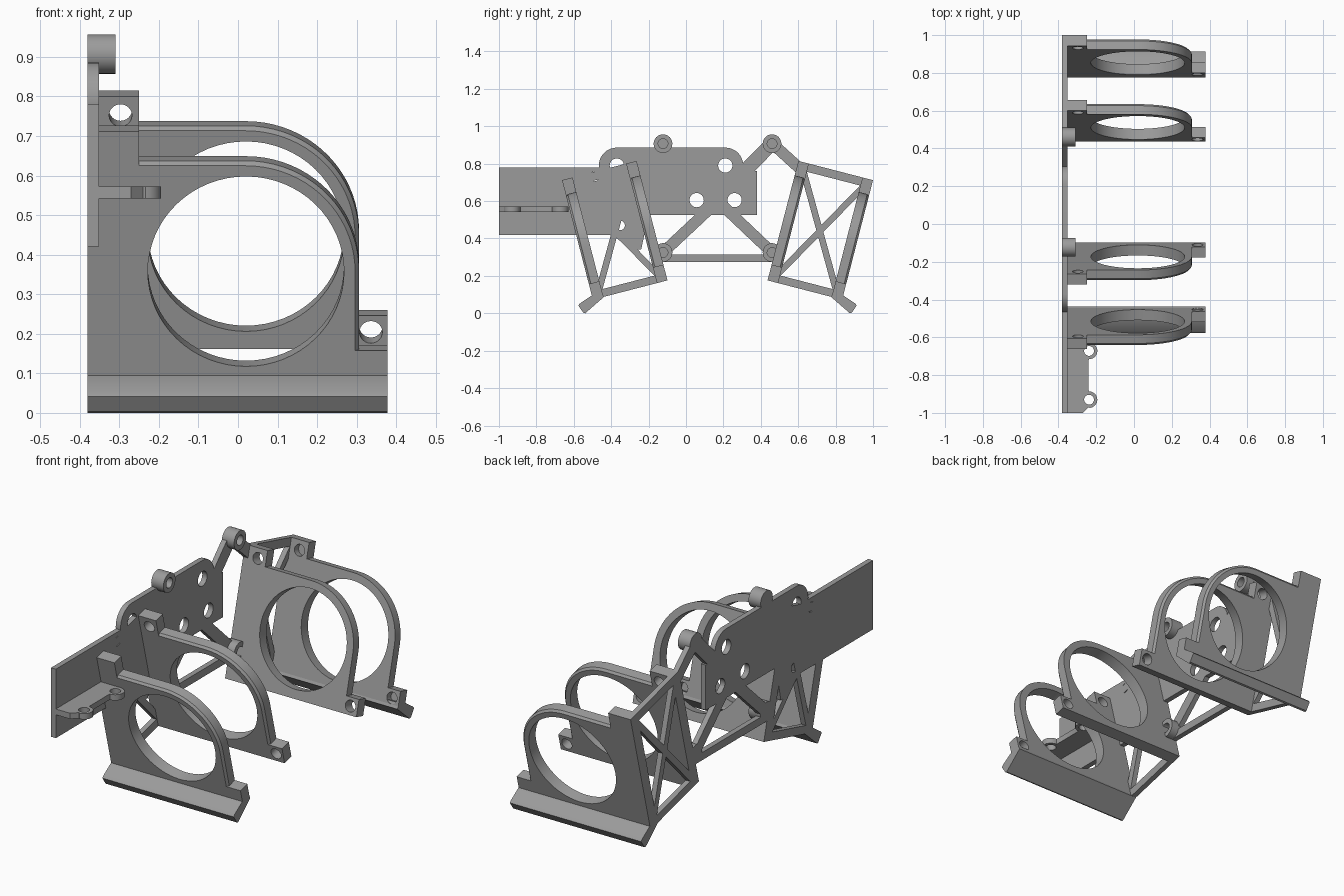
import bpy, bmesh, math

if "Cube" in bpy.data.objects:
    bpy.data.objects.remove(bpy.data.objects["Cube"])

grey = bpy.data.materials.new("grey_plastic")
grey.diffuse_color = (0.33, 0.33, 0.33, 1)
grey.use_nodes = True
grey.node_tree.nodes["Principled BSDF"].inputs["Base Color"].default_value = grey.diffuse_color

S, C = 0.25, 0.968          # sine and cosine of the ring tilt
MID = 0.1685                # y of the mirror plane between both ring pairs
X0, X1 = -0.38, -0.352      # thickness of the side wall


def circle(a, b, r, n=32):
    return arc(a, b, r, 0, 360 - 360 / n, n)


def arc(a, b, r, d0, d1, n):
    angles = [math.radians(d0 + (d1 - d0) * i / (n - 1)) for i in range(n)]
    return [(a + r * math.cos(t), b + r * math.sin(t)) for t in angles]


def rect(a0, b0, a1, b1):
    return [(a0, b0), (a1, b0), (a1, b1), (a0, b1)]


def bar(p, q, w):
    dx, dy = q[0] - p[0], q[1] - p[1]
    k = w / 2 / math.hypot(dx, dy)
    nx, ny = -dy * k, dx * k
    return [(p[0] + nx, p[1] + ny), (q[0] + nx, q[1] + ny),
            (q[0] - nx, q[1] - ny), (p[0] - nx, p[1] - ny)]


def prism(name, layers, place):
    """Skin stacked outlines with holes: layers = [(depth, [outer, hole, ...])]."""
    bm = bmesh.new()
    rows = [[[bm.verts.new((a, b, d)) for a, b in loop] for loop in loops]
            for d, loops in layers]
    for low, high in zip(rows, rows[1:]):
        for l, h in zip(low, high):
            for i in range(len(l)):
                j = (i + 1) % len(l)
                bm.faces.new((l[i], l[j], h[j], h[i]))
    for row in (rows[0], rows[-1]):
        edges = [bm.edges.get((l[i - 1], l[i])) for l in row for i in range(len(l))]
        bmesh.ops.triangle_fill(bm, use_beauty=True, edges=edges, normal=(0, 0, 1))
    for v in bm.verts:
        v.co = place(*v.co)
    bmesh.ops.recalc_face_normals(bm, faces=bm.faces)
    mesh = bpy.data.meshes.new(name)
    bm.to_mesh(mesh)
    bm.free()
    mesh.materials.append(grey)
    ob = bpy.data.objects.new(name, mesh)
    bpy.context.collection.objects.link(ob)
    return ob


def slab(name, loops, d0, d1, place):
    return prism(name, [(d0, loops), (d1, loops)], place)


def wall(a, b, d):          # profile in y, z with depth along x
    return (d, a, b)


def flat(a, b, d):          # profile in x, y with depth along z
    return (a, b, d)


def tilted(side):
    """Frames of a ring pair: v runs outward, u runs up the tilted plates."""
    def yz(u, v):
        y = 0.436 + S * u + C * v
        return MID + side * (y - MID), 0.176 + C * u - S * v

    def ring(x, u, v):
        return (x, *yz(u, v))

    def truss(v, u, x):
        return (x, *yz(u, v))

    def foot(y, z, x):
        return (x, MID + side * (y - MID), z)
    return ring, truss, foot


def ring_loops(e):
    outer = [(X0, 0), (0.378, 0), (0.378, 0.087), (0.306 - e, 0.087)]
    outer += arc(0.02, 0.294, 0.286 - e, 0, 90, 20)
    outer += [(-0.25, 0.58 - e), (-0.25, 0.66), (X0, 0.66)]
    return [outer, circle(0.02, 0.294, 0.248, 64),
            circle(-0.297, 0.61, 0.029, 24), circle(0.336, 0.044, 0.029, 24)]


# Two mirrored pairs of tilted holder rings
for label, side in (("front", -1), ("rear", 1)):
    ring, truss, foot = tilted(side)
    for part, v in (("inner_ring", 0), ("outer_ring", 0.354)):
        prism(f"{label}_{part}", [(v, ring_loops(0)), (v + 0.047, ring_loops(0)),
                                  (v + 0.058, ring_loops(0.01))], ring)
    # Closed outer ends of the screw holes
    slab(f"{label}_tab_cover", [rect(X0, 0.575, -0.25, 0.66)], 0.39, 0.412, ring)
    slab(f"{label}_block_cover", [rect(0.30, 0, 0.378, 0.087)], 0.39, 0.412, ring)
    # Sloping foot rail
    slab(f"{label}_foot", [[(0.775, 0.088), (0.79, 0.115), (0.846, 0.092),
                            (0.905, 0.052), (0.913, 0.042), (0.886, 0.003),
                            (0.876, 0.0)]], X0, 0.378, foot)
    # Crossed side truss
    for i, b in enumerate((rect(0, 0.615, 0.412, 0.66), rect(0, 0, 0.412, 0.042),
                           bar((0.03, 0.63), (0.38, 0.02), 0.034),
                           bar((0.03, 0.02), (0.38, 0.63), 0.034))):
        slab(f"{label}_truss_bar_{i}", [b], X0, X1, truss)

# Side wall with rounded top corners and screw holes
outline = [(-1, 0.42), (-1, 0.78), (-0.465, 0.78)]
outline += arc(-0.37, 0.79, 0.096, 180, 90, 10) + arc(0.21, 0.79, 0.096, 90, 0, 10)
outline += [(0.306, 0.76), (0.38, 0.76), (0.38, 0.525), (-0.2, 0.525),
            (-0.24, 0.34), (-0.30, 0.34), (-0.39, 0.42)]
holes = [circle(y, z, 0.038) for y, z in
         ((-0.37, 0.79), (0.21, 0.79), (0.057, 0.605), (0.26, 0.605))]
holes += [circle(-0.49, 0.732, 0.026), circle(-0.353, 0.47, 0.026)]
slab("side_wall", [outline] + holes, X0, X1, wall)

# Struts linking the wall, lugs and ring pairs
for i, (p, q, w) in enumerate((((-0.123, 0.325), (0.17, 0.6), 0.06),
                               ((0.46, 0.325), (0.17, 0.6), 0.06),
                               ((-0.123, 0.295), (0.46, 0.295), 0.04),
                               ((0.46, 0.909), (0.30, 0.745), 0.075),
                               ((0.46, 0.909), (0.635, 0.75), 0.06))):
    slab(f"strut_{i}", [bar(p, q, w)], X0, X1, wall)

# Mounting lugs with blind holes
for i, (y, z) in enumerate((y, z) for y in (-0.123, 0.46) for z in (0.325, 0.907)):
    rim = circle(y, z, 0.05)
    slab(f"lug_base_{i}", [rim], X0, X1, wall)
    slab(f"lug_{i}", [rim, circle(y, z, 0.026)], X1, -0.31, wall)

# Small shelf with two screw ears
shelf = [(X1 - 0.01, -1), (-0.27, -1), (-0.24, -0.97)]
shelf += arc(-0.238, -0.93, 0.044, -85, 90, 12) + [(-0.24, -0.88), (-0.24, -0.72)]
shelf += arc(-0.238, -0.672, 0.044, -90, 90, 12) + [(-0.26, -0.628), (X1 - 0.01, -0.628)]
slab("shelf", [shelf, circle(-0.238, -0.93, 0.026), circle(-0.238, -0.672, 0.026)],
     0.542, 0.572, flat)

# Smooth round walls, sharp edges
for ob in bpy.context.collection.objects:
    ob.select_set(True)
    bpy.context.view_layer.objects.active = ob
bpy.ops.object.shade_smooth_by_angle()
